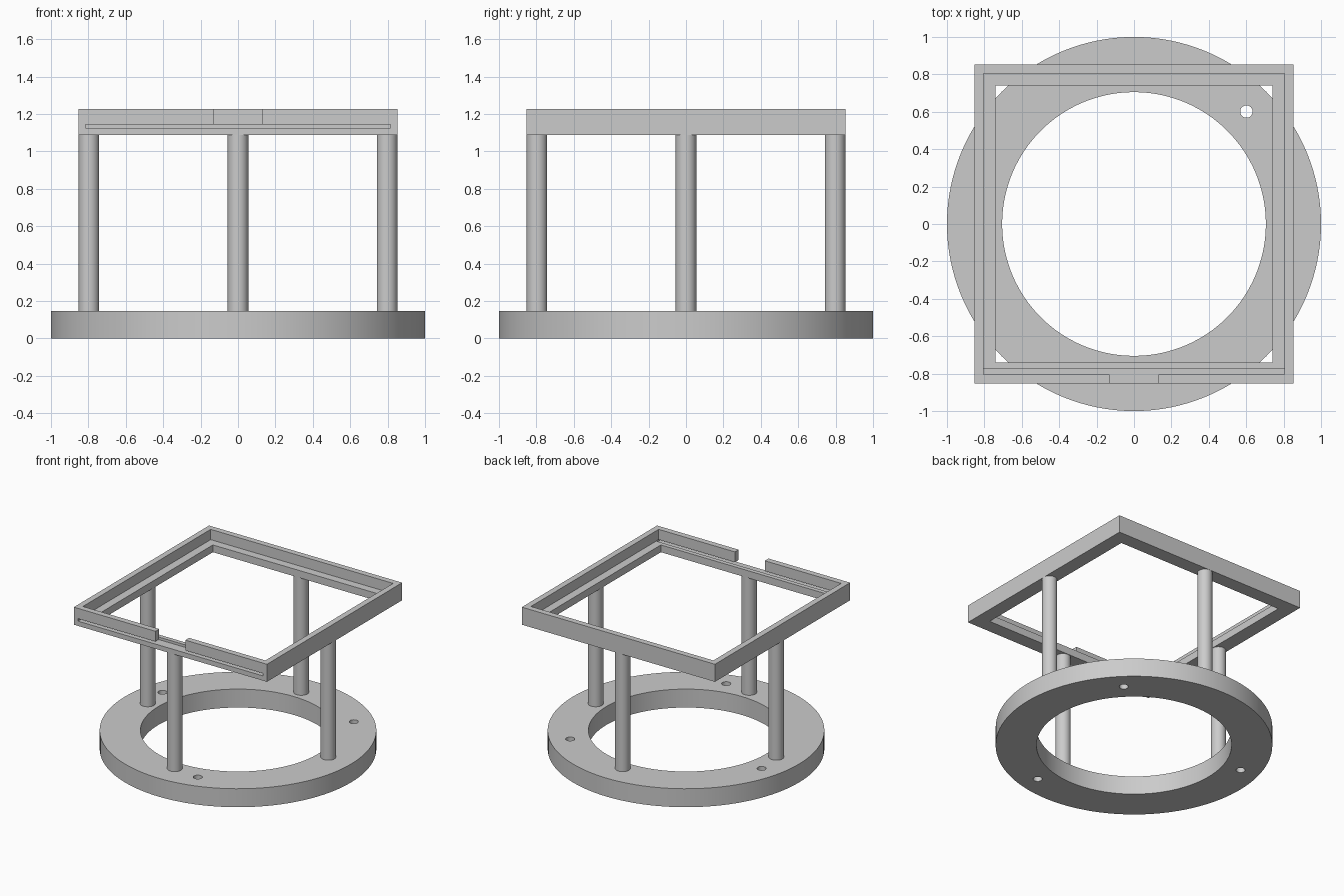
import bpy
import math

if "Cube" in bpy.data.objects:
    bpy.data.objects.remove(bpy.data.objects["Cube"], do_unlink=True)

GREY = (0.6, 0.6, 0.6, 1.0)
grey = bpy.data.materials.new("plain grey")
grey.use_nodes = True
grey.diffuse_color = GREY
grey.node_tree.nodes["Principled BSDF"].inputs["Base Color"].default_value = GREY


def finish(obj, name):
    obj.name = name
    obj.data.materials.clear()
    obj.data.materials.append(grey)
    return obj


def box(name, x, y, z):
    """Box spanning the given (low, high) ranges."""
    spans = (x, y, z)
    bpy.ops.mesh.primitive_cube_add(size=1, location=[(a + b) / 2 for a, b in spans])
    obj = bpy.context.object
    obj.scale = [b - a for a, b in spans]
    bpy.ops.object.transform_apply(location=True, rotation=False, scale=True)
    return finish(obj, name)


def cylinder(name, radius, x, y, low, high, sides):
    bpy.ops.mesh.primitive_cylinder_add(
        vertices=sides, radius=radius, depth=high - low, location=(x, y, (low + high) / 2))
    return finish(bpy.context.object, name)


def cut(target, cutters):
    """Subtract each cutter from the target, then discard the cutter."""
    bpy.ops.object.select_all(action='DESELECT')
    bpy.context.view_layer.objects.active = target
    target.select_set(True)
    for cutter in cutters:
        cutter.hide_render = True
        mod = target.modifiers.new("cut", 'BOOLEAN')
        mod.operation = 'DIFFERENCE'
        mod.solver = 'EXACT'
        mod.object = cutter
        bpy.ops.object.modifier_apply(modifier=mod.name)
        bpy.data.objects.remove(cutter, do_unlink=True)


def smooth(obj):
    bpy.ops.object.select_all(action='DESELECT')
    bpy.context.view_layer.objects.active = obj
    obj.select_set(True)
    bpy.ops.object.shade_smooth_by_angle(angle=math.radians(30))


BASE_TOP, FRAME_LOW, LEDGE, FRAME_TOP = 0.147, 1.087, 1.145, 1.227
SLOT_LOW = 1.125
OUTER, POCKET, OPENING = 0.852, 0.805, 0.74

# Base ring with three screw holes spaced evenly around it
base = cylinder("base_ring", 1.0, 0, 0, 0, BASE_TOP, 128)
holes = [cylinder("bore", 0.705, 0, 0, -0.1, 0.3, 128)]
for i in range(3):
    a = math.radians(45 + 120 * i)
    holes.append(cylinder("screw_hole", 0.033, 0.85 * math.cos(a), 0.85 * math.sin(a),
                          -0.1, 0.3, 32))
cut(base, holes)
smooth(base)

# Four posts
for name, x, y in (("front", 0, -1), ("back", 0, 1), ("left", 1, 0), ("right", -1, 0)):
    post = cylinder(name + "_post", 0.055, 0.797 * x, 0.797 * y, BASE_TOP, FRAME_LOW, 48)
    smooth(post)

# Square tray frame: open middle, inner ledge, front finger notch and sliding slot
full = (-OUTER, OUTER)
frame = box("tray_frame", full, full, (FRAME_LOW, FRAME_TOP))
pocket = (-POCKET, POCKET)
opening = (-OPENING, OPENING)
cut(frame, [
    box("opening", opening, opening, (1.0, 1.4)),
    box("pocket", pocket, pocket, (LEDGE, 1.4)),
    box("notch", (-0.132, 0.132), (-1.0, -0.78), (LEDGE, 1.4)),
    box("slot", (-0.815, 0.815), (-1.0, -0.775), (SLOT_LOW, LEDGE)),
])
